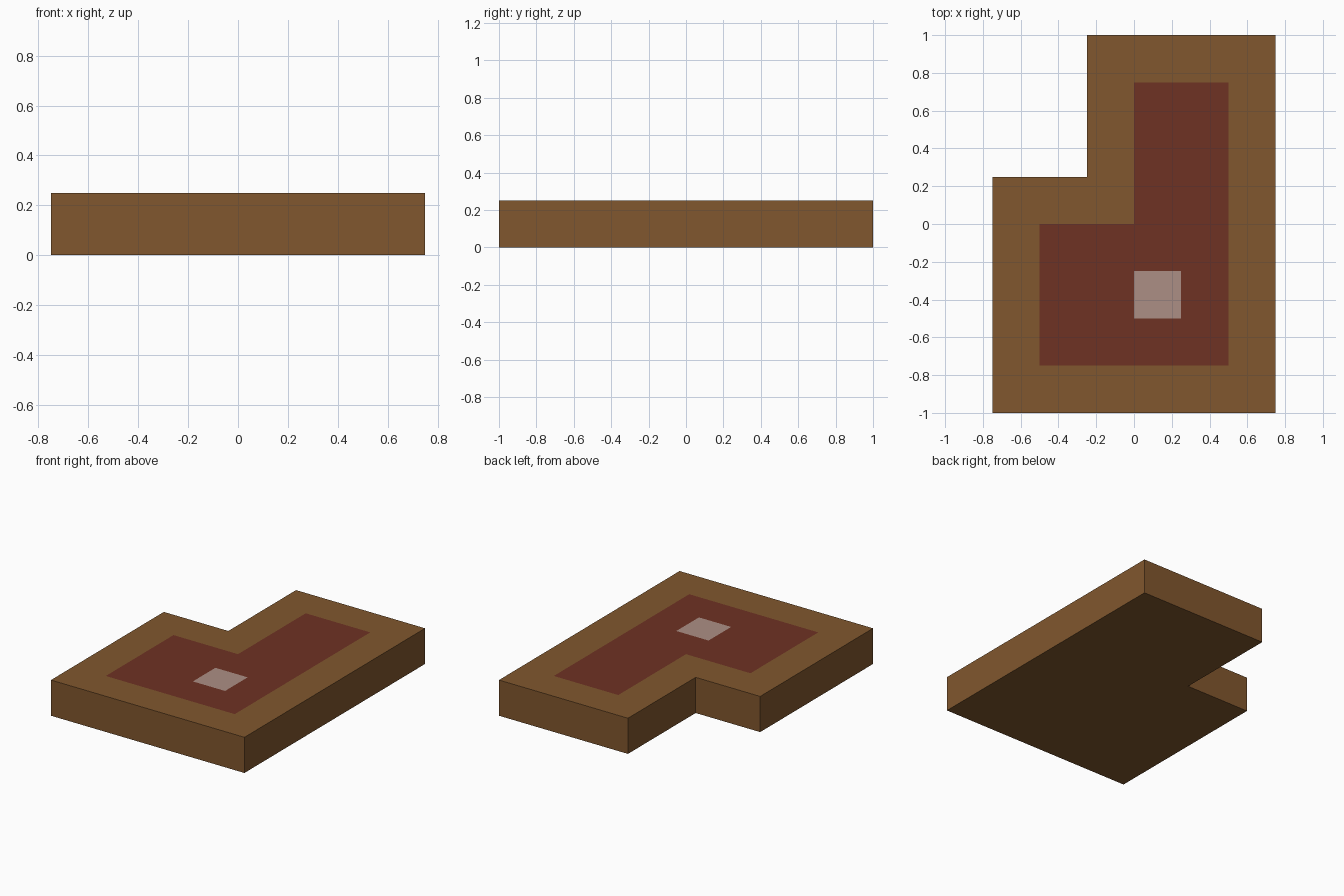
import bpy
import bmesh

if "Cube" in bpy.data.objects:
    bpy.data.objects.remove(bpy.data.objects["Cube"])

HEIGHT = 0.25


def srgb(r, g, b):
    lin = [c / 255 / 12.92 if c <= 10 else ((c / 255 + 0.055) / 1.055) ** 2.4 for c in (r, g, b)]
    return (*lin, 1.0)


def material(name, rgb):
    mat = bpy.data.materials.new(name)
    mat.diffuse_color = srgb(*rgb)
    mat.use_nodes = True
    mat.node_tree.nodes["Principled BSDF"].inputs["Base Color"].default_value = mat.diffuse_color
    return mat


def inside(c, x0, x1, y0, y1):
    return x0 < c.x < x1 and y0 < c.y < y1


bm = bmesh.new()

# L-shaped footprint made of quarter-unit tiles
bmesh.ops.create_grid(bm, x_segments=6, y_segments=8, size=1.0)
bmesh.ops.scale(bm, vec=(0.75, 1, 1), verts=bm.verts)
notch = [f for f in bm.faces if inside(f.calc_center_median(), -1, -0.25, 0.25, 1)]
bmesh.ops.delete(bm, geom=notch, context='FACES')

# Raise the slab
ext = bmesh.ops.extrude_face_region(bm, geom=bm.faces[:], use_keep_orig=True)
top = [e for e in ext["geom"] if isinstance(e, bmesh.types.BMVert)]
bmesh.ops.translate(bm, vec=(0, 0, HEIGHT), verts=top)
bmesh.ops.recalc_face_normals(bm, faces=bm.faces)

# Painted top: red inner L and a pale square, brown elsewhere
for f in bm.faces:
    c = f.calc_center_median()
    if c.z < HEIGHT - 0.001:
        continue
    if inside(c, 0, 0.25, -0.5, -0.25):
        f.material_index = 2
    elif inside(c, -0.5, 0.5, -0.75, 0) or inside(c, 0, 0.5, 0, 0.75):
        f.material_index = 1

mesh = bpy.data.meshes.new("slab")
bm.to_mesh(mesh)
bm.free()
for name, rgb in (("brown", (129, 87, 46)), ("dark_red", (110, 50, 35)), ("pale_pink", (172, 143, 133))):
    mesh.materials.append(material(name, rgb))
bpy.context.collection.objects.link(bpy.data.objects.new("slab", mesh))
